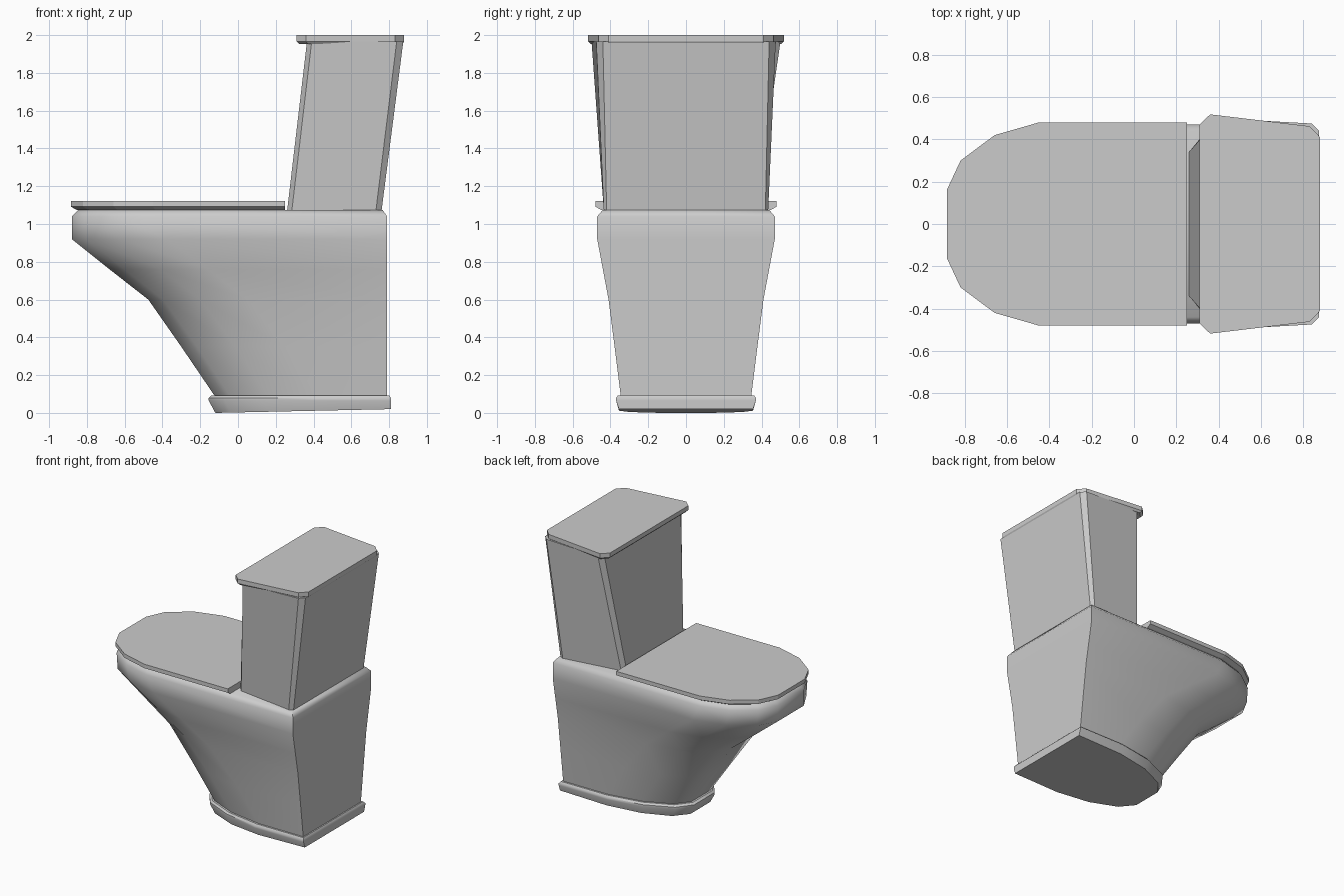
import bpy, bmesh, math

if "Cube" in bpy.data.objects:
    bpy.data.objects.remove(bpy.data.objects["Cube"])


def d_outline(front, straight, back, half):
    """Plan outline: faceted round front, straight sides, square back."""
    curve = [(0, .333), (.15, .625), (.52, .875), (1, 1)]
    side = [(front + u * (straight - front), half * v) for u, v in curve]
    side.append((back, half))
    return mirror(side)


def mirror(side):
    return side + [(x, -y) for x, y in reversed(side)]


def loft(name, sections, smooth=None):
    """Skin a stack of (z, outline) sections and cap both ends."""
    bm = bmesh.new()
    rings = [[bm.verts.new((x, y, z)) for x, y in pts] for z, pts in sections]
    n = len(rings[0])
    for a, b in zip(rings, rings[1:]):
        for i in range(n):
            j = (i + 1) % n
            bm.faces.new((a[i], a[j], b[j], b[i]))
    bm.faces.new(rings[0][::-1])
    bm.faces.new(rings[-1])
    bmesh.ops.recalc_face_normals(bm, faces=bm.faces)
    mesh = bpy.data.meshes.new(name)
    bm.to_mesh(mesh)
    bm.free()
    obj = bpy.data.objects.new(name, mesh)
    bpy.context.collection.objects.link(obj)
    if smooth:
        bpy.ops.object.select_all(action='DESELECT')
        obj.select_set(True)
        bpy.context.view_layer.objects.active = obj
        bpy.ops.object.shade_smooth_by_angle(angle=math.radians(smooth))
    return obj


# Plinth, with an underside that rises slightly towards the back
plinth = loft("plinth", [
    (0.0, d_outline(-.12, .42, .81, .355)),
    (0.065, d_outline(-.155, .40, .81, .37)),
    (0.08, d_outline(-.155, .40, .81, .37)),
    (0.093, d_outline(-.14, .41, .80, .36))], 40)
for v in plinth.data.vertices:
    if v.co.z < 0.01:
        v.co.z = 0.02 * (v.co.x + .12) / .93

# Bowl and rear deck
loft("bowl", [
    (0.085, d_outline(-.12, .42, .79, .345)),
    (0.35, d_outline(-.30, .25, .79, .378)),
    (0.60, d_outline(-.475, .05, .79, .41)),
    (0.76, d_outline(-.68, -.16, .79, .44)),
    (0.92, d_outline(-.88, -.38, .79, .47)),
    (1.04, d_outline(-.88, -.44, .79, .47)),
    (1.075, d_outline(-.845, -.44, .765, .44))], 55)

# Seat lid
loft("seat_lid", [
    (1.075, d_outline(-.855, -.44, .25, .45)),
    (1.092, d_outline(-.885, -.45, .25, .48)),
    (1.122, d_outline(-.885, -.45, .25, .48))])

# Leaning tank that widens upwards
loft("tank", [
    (1.07, mirror([(.26, .34), (.285, .37), (.73, .435), (.76, .42)])),
    (1.965, mirror([(.365, .46), (.39, .50), (.84, .475), (.875, .44)]))])

# Tank lid
tank_top = mirror([(.31, .47), (.36, .518), (.83, .462), (.88, .41)])
tank_low = mirror([(.325, .46), (.37, .503), (.825, .452), (.87, .405)])
loft("tank_lid", [(1.952, tank_low), (1.967, tank_top), (2.0, tank_top)])
